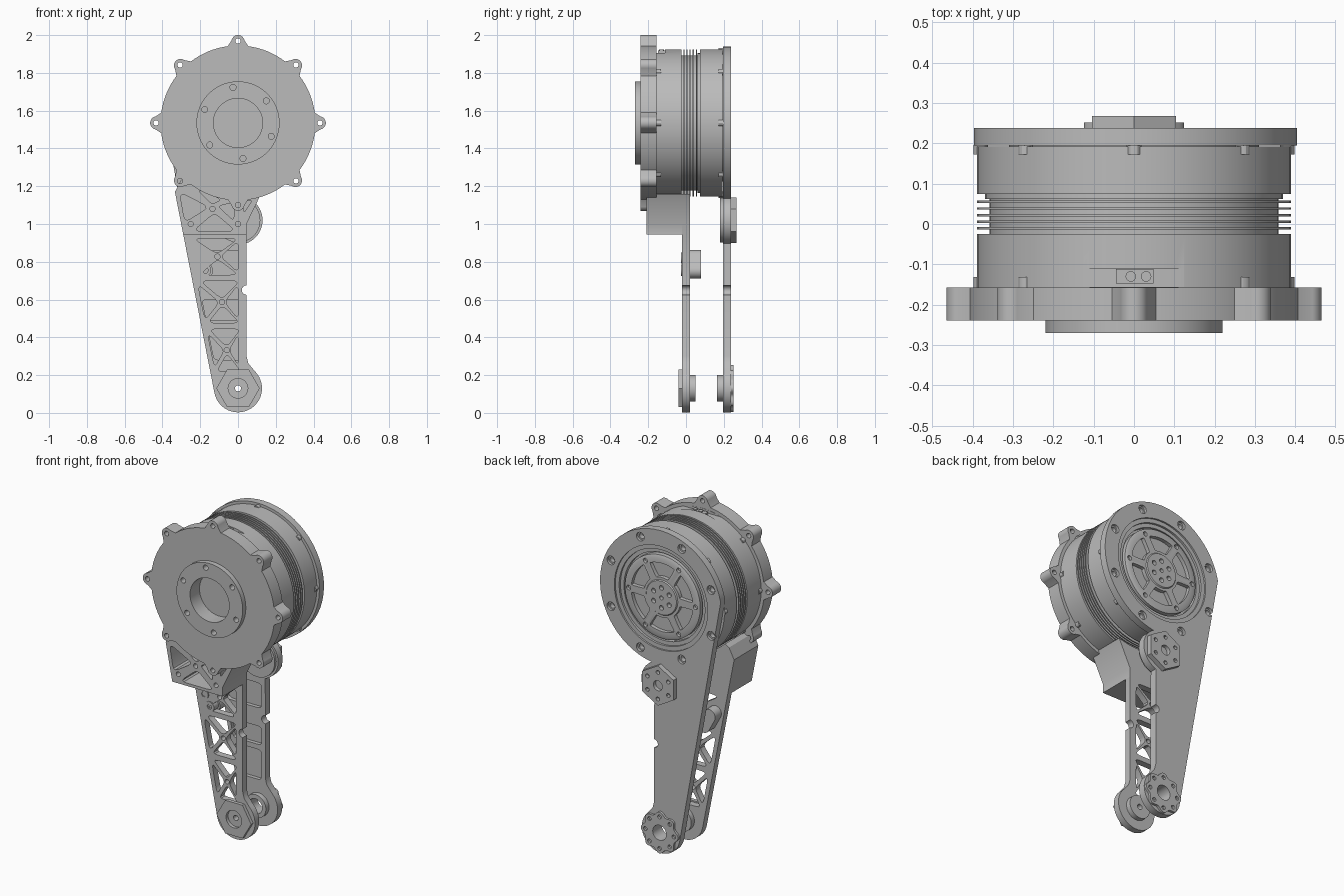
import bpy, bmesh, math
from math import sin, cos, radians, pi
from mathutils import Vector

cube = bpy.data.objects.get("Cube")
if cube:
    bpy.data.objects.remove(cube)

grey = bpy.data.materials.new("machined grey")
grey.use_nodes = True
grey.diffuse_color = (0.5, 0.5, 0.5, 1)
grey.node_tree.nodes["Principled BSDF"].inputs["Base Color"].default_value = (0.5, 0.5, 0.5, 1)

MOTOR_Z, PIVOT_Z, FOOT_Z = 1.535, 1.02, 0.13
parts = []


def arc(r, a0, a1, x=0, z=0, n=None):
    """Points of an arc in the x-z plane, angles in degrees."""
    n = n or max(4, int(abs(a1 - a0) / 6))
    return [(x + r * cos(radians(a0 + (a1 - a0) * i / n)),
             z + r * sin(radians(a0 + (a1 - a0) * i / n))) for i in range(n + 1)]


def ring(r, x=0, z=0, n=32, turn=0):
    return arc(r, turn, turn + 360, x, z, n)[:-1]


def polar(r, count, start=0, z=MOTOR_Z):
    return [(r * cos(radians(start + 360 * i / count)),
             z + r * sin(radians(start + 360 * i / count))) for i in range(count)]


def finish(name, bm):
    bmesh.ops.recalc_face_normals(bm, faces=bm.faces)
    me = bpy.data.meshes.new(name)
    bm.to_mesh(me)
    bm.free()
    me.materials.append(grey)
    ob = bpy.data.objects.new(name, me)
    bpy.context.collection.objects.link(ob)
    parts.append(ob)
    return ob


def prism(name, outlines, y0, y1):
    """Extrude one outline, or several, from y0 to y1."""
    if isinstance(outlines[0][0], (int, float)):
        outlines = [outlines]
    bm = bmesh.new()
    for pts in outlines:
        face = bm.faces.new([bm.verts.new((x, y0, z)) for x, z in pts])
        ext = bmesh.ops.extrude_face_region(bm, geom=[face], use_keep_orig=True)
        top = [v for v in ext["geom"] if isinstance(v, bmesh.types.BMVert)]
        bmesh.ops.translate(bm, verts=top, vec=(0, y1 - y0, 0))
    return finish(name, bm)


def lathe(name, profile, z, steps=96):
    """Spin a (radius, y) profile about the y axis at height z."""
    bm = bmesh.new()
    vs = [bm.verts.new((r, y, z)) for r, y in profile]
    edges = [bm.edges.new(p) for p in zip(vs, vs[1:])]
    bmesh.ops.spin(bm, geom=vs + edges, cent=(0, 0, z), axis=(0, 1, 0),
                   angle=2 * pi, steps=steps, use_merge=True)
    bmesh.ops.remove_doubles(bm, verts=bm.verts, dist=1e-5)
    return finish(name, bm)


def cut(ob, outlines, y0, y1):
    """Cut prisms out of a part and bake the result."""
    tool = prism("cutter", outlines, y0, y1)
    mod = ob.modifiers.new("cut", "BOOLEAN")
    mod.operation, mod.object, mod.solver = "DIFFERENCE", tool, "EXACT"
    dg = bpy.context.evaluated_depsgraph_get()
    me = bpy.data.meshes.new_from_object(ob.evaluated_get(dg))
    ob.modifiers.clear()
    ob.data = me
    parts.remove(tool)
    bpy.data.objects.remove(tool)


def rounded(pts, f=0.22):
    """Round every corner of a polygon with a short curve."""
    out, n = [], len(pts)
    for i in range(n):
        a, b, c = (Vector(pts[(i + k) % n]) for k in (-1, 0, 1))
        p, q = b.lerp(a, f), b.lerp(c, f)
        out += [tuple(p.lerp(b, t).lerp(b.lerp(q, t), t)) for t in (0, .33, .67, 1)]
    return out


def pocket(tri, gap):
    """Triangle moved inwards by gap, with rounded corners."""
    a, b, c = map(Vector, tri)
    la, lb, lc = (b - c).length, (c - a).length, (a - b).length
    s = la + lb + lc
    mid = (a * la + b * lb + c * lc) / s
    inradius = abs((b - a).cross(c - a)) / s
    k = max(0.1, 1 - gap / inradius)
    return rounded([tuple(mid + (p - mid) * k) for p in (a, b, c)])


def left_edge(z):
    return -0.12 - (z - 0.1) * 0.2


# Motor housing: front cover with boss, finned middle and rear drum
profile = [(0, -.18), (.13, -.18), (.13, -.27), (.22, -.27), (.22, -.24), (.41, -.24),
           (.41, -.157), (.39, -.157), (.39, -.025), (.358, -.025)]
for i in range(5):
    y = -.014 + i * .0165
    profile += [(.358, y), (.39, y), (.39, y + .006), (.358, y + .006)]
profile += [(.358, .062), (.37, .062), (.37, .075), (.39, .075), (.39, .192), (0, .192)]
housing = lathe("motor_housing", profile, MOTOR_Z)
cut(housing, [ring(.016, x, z, 16) for x, z in polar(.19, 6, 38)], -.3, -.23)
cut(housing, [(-.14, 1.905), (.14, 1.905), (.14, 1.99), (-.14, 1.99)], -.156, -.11)

# Lugs round the front cover, and small bolt bosses on the drum
for i in range(8):
    a = i * pi / 4
    shape = [(.395, -.062)] + arc(.035, -80, 80, .43, 0, 14) + [(.395, .062)]
    lug = prism("cover_lug", [(x * cos(a) - w * sin(a), MOTOR_Z + x * sin(a) + w * cos(a))
                              for x, w in shape], -.24, -.157)
    hx, hz = polar(.434, 8)[i]
    cut(lug, ring(.014, hx, hz, 16), -.3, 0)
    bx, bz = polar(.38, 8)[i]
    if i != 2:
        prism("front_bolt", ring(.018, bx, bz, 12), -.157, -.132)
    prism("rear_bolt", ring(.018, bx, bz, 12), .172, .196)

# Cable connector on top of the motor
prism("connector", [(-.045, 1.9), (.048, 1.9), (.048, 1.918), (-.045, 1.918)], -.147, -.112)
for x in (-.008, .03):
    bm = bmesh.new()
    bmesh.ops.create_cone(bm, cap_ends=True, segments=16, radius1=.013, radius2=.013, depth=.008)
    bmesh.ops.translate(bm, verts=bm.verts, vec=(x, -.13, 1.92))
    finish("connector_screw", bm)

# Rear arm: motor flange, pivot and foot in one plate
foot_arc = [(.045, .3), (.055, .262)] + arc(.127, 45, -169, 0, FOOT_Z)
outline = (arc(.405, 168.7, -81.3, 0, MOTOR_Z) + arc(.13, 60, -70, 0, PIVOT_Z)
           + arc(.025, 90, 270, .045, .65, 8) + foot_arc)
rear = prism("rear_arm", outline, .195, .238)
cut(rear, ring(.31, 0, MOTOR_Z, 72), .1, .3)
cut(rear, [ring(.017, x, z, 16) for x, z in polar(.36, 8, 22.5)], .19, .3)
cut(rear, [ring(.026, x, z, 20) for x, z in polar(.36, 8, 22.5)], .222, .3)
cut(rear, ring(.045, 0, FOOT_Z), .1, .3)
panels = []
for z0, z1 in ((.28, .46), (.49, .6), (.71, .86)):
    panels.append(rounded([(left_edge(z0) + .03, z0), (.02, z0), (.02, z1),
                           (left_edge(z1) + .03, z1)], .15))
cut(rear, panels, .15, .218)

# Rear output: stepped ring and spoked rotor disc
lathe("bearing_ring", [(.31, .19), (.31, .228), (.285, .228), (.285, .215),
                       (.262, .215), (.262, .19)], MOTOR_Z)
rotor = lathe("rotor_disc", [(0, .19), (.25, .19), (.25, .222), (.235, .228), (.105, .228),
                             (.1, .234), (0, .234)], MOTOR_Z)
slots = []
for i in range(6):
    a = 60 * i
    slots.append(rounded(arc(.205, a + 6, a + 54, 0, MOTOR_Z, 8)
                         + arc(.12, a + 49, a + 11, 0, MOTOR_Z, 6), .3))
cut(rotor, slots, .205, .3)
cut(rotor, [ring(.014, x, z, 16) for x, z in polar(.06, 6, 30) + polar(.222, 6)]
    + [ring(.012, 0, MOTOR_Z, 16)], .21, .3)

# Pivot hub on the rear arm
prism("pivot_boss", ring(.118, 0, PIVOT_Z, 48), .18, .196)
hub = prism("pivot_hex", ring(.12, 0, PIVOT_Z, 6, 30), .237, .268)
cut(hub, [ring(.03, 0, PIVOT_Z)] + [ring(.012, x, z, 12)
                                    for x, z in polar(.08, 6, 30, PIVOT_Z)], .245, .3)

# Scalloped foot hub on the rear arm
lobes = [((.114 + .01 * cos(8 * t)) * cos(t), FOOT_Z + (.114 + .01 * cos(8 * t)) * sin(t))
         for t in (2 * pi * i / 96 for i in range(96))]
foot = prism("foot_hub", lobes, .237, .252)
cut(foot, [ring(.045, 0, FOOT_Z)] + [ring(.012, x, z, 12)
                                     for x, z in polar(.095, 8, 0, FOOT_Z)], .2, .3)
lathe("rear_foot_spacer", [(.045, .165), (.07, .165), (.07, .2), (.045, .23), (.045, .165)],
      FOOT_Z, 48)

# Front arm: truss plate with crossed ribs
saddle = [(-.29, .945), (-.334, 1.17), (-.3, 1.235)] + arc(.395, 226, 288, 0, MOTOR_Z)
front = prism("front_arm", saddle + [(.045, 1.0)] + arc(.025, 90, 270, .045, .65, 8)
              + foot_arc, -.02, .02)
holes = []
for z0, z1 in ((.21, .455), (.465, .71), (.72, .935)):
    quad = [(left_edge(z0) + .012, z0), (.036, z0), (.036, z1), (left_edge(z1) + .012, z1)]
    cx, cz = sum(p[0] for p in quad) / 4, (z0 + z1) / 2
    holes.append(ring(.014, cx, cz, 16))
    for i in range(4):
        if z0 > .7 and i == 3:
            continue
        tri = [quad[i], quad[(i + 1) % 4], (cx, cz)]
        if i == 1:
            tri = [(min(x, .012), z) for x, z in tri]
        holes.append(pocket(tri, .011))
cut(front, holes, -.1, .1)
cut(front, ring(.016, 0, FOOT_Z), -.1, .1)

# Stop block behind the front arm, with two screws
prism("stop_block", arc(.04, 25, 205, -.21, .822, 12) + arc(.04, 205, 385, -.172, .752, 12),
      .018, .08)
for x, z in ((-.21, .82), (-.172, .755)):
    screw = prism("stop_screw", ring(.03, x, z, 24), -.026, .03)
    cut(screw, ring(.016, x, z, 6), -.1, -.01)

# Saddle bracket carrying the motor on the front arm
bracket = prism("saddle_bracket", saddle + [(.045, 1.0), (.045, .945)], -.21, .02)
tris = [((-.27, .95), (.02, .95), (-.125, 1.075)),
        ((-.325, 1.19), (-.29, .99), (-.13, 1.09)),
        ((-.27, 1.22), (-.14, 1.09), (-.06, 1.13)),
        ((-.13, 1.1), (-.01, .99), (-.01, 1.13)),
        ((.02, 1.02), (.015, 1.13), (.1, 1.14))]
cut(bracket, [pocket(t, .012) for t in tris], -.3, -.04)
cut(bracket, [ring(.014, x, z, 16) for x, z in ((-.25, 1.0), (-.135, 1.08), (0, 1.0))], -.3, .1)

# Hex nut and spacer at the front foot
nut = prism("foot_hex", ring(.115, 0, FOOT_Z, 6), -.04, -.018)
cut(nut, ring(.052, 0, FOOT_Z), -.1, .1)
lathe("front_foot_spacer", [(.016, .015), (.07, .015), (.07, .05), (.016, .05), (.016, .015)],
      FOOT_Z, 48)

# Smooth the round parts, keep machined edges sharp
bpy.ops.object.select_all(action="DESELECT")
for ob in parts:
    ob.select_set(True)
bpy.context.view_layer.objects.active = parts[0]
bpy.ops.object.shade_smooth_by_angle(angle=radians(30))
